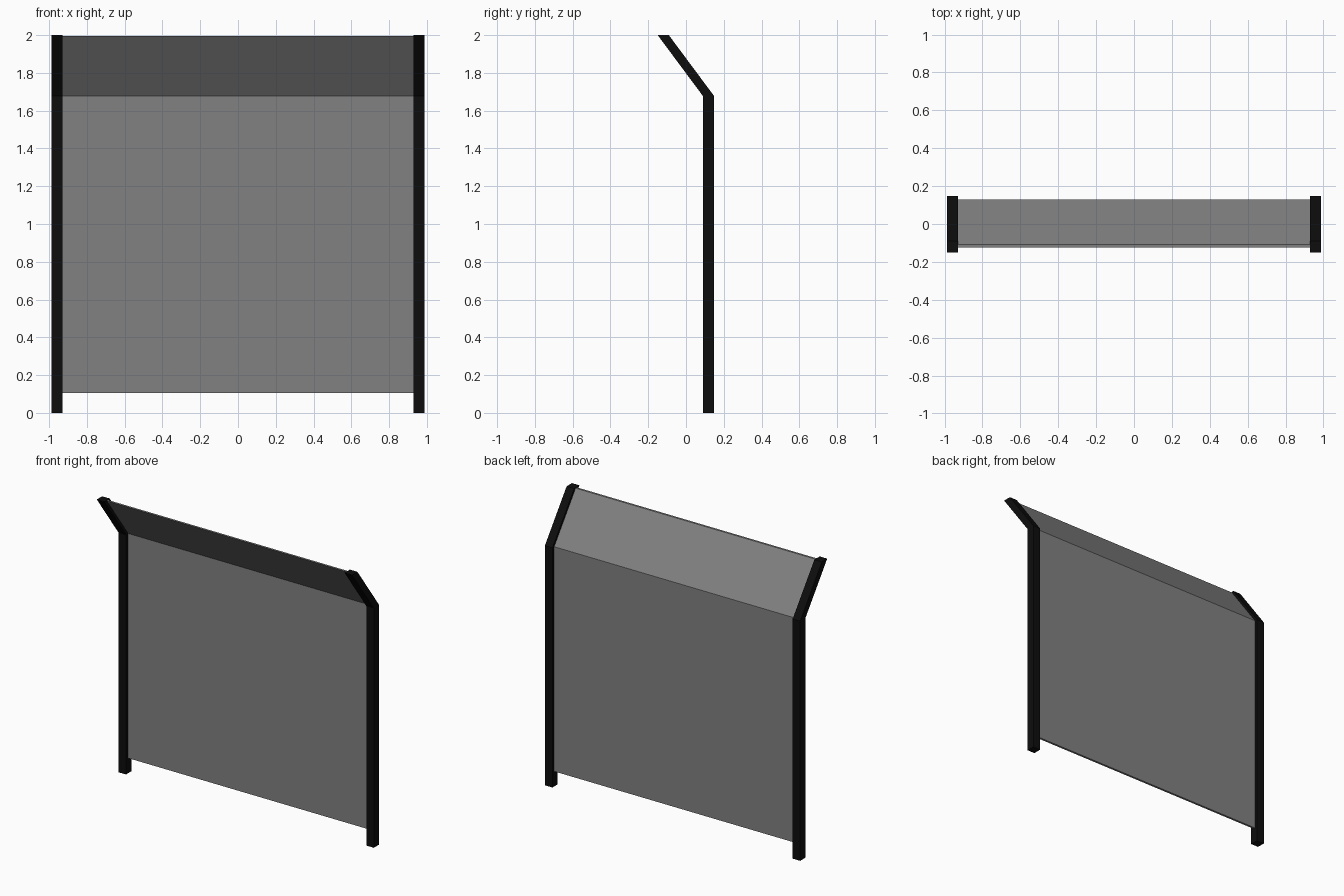
import bpy

if "Cube" in bpy.data.objects:
    bpy.data.objects.remove(bpy.data.objects["Cube"])

# Colours
def material(name, rgb):
    m = bpy.data.materials.new(name)
    m.diffuse_color = (*rgb, 1.0)
    m.use_nodes = True
    m.node_tree.nodes["Principled BSDF"].inputs["Base Color"].default_value = m.diffuse_color
    return m

black = material("black_metal", (0.004, 0.004, 0.004))
grey = material("grey_sheet", (0.22, 0.22, 0.22))

BEND_Z, TOP_Z, LEAN = 1.677, 2.0, 0.24

def bent_bar(name, x0, x1, y0, y1, z0, z1, mat):
    """Upright bar or sheet whose upper end leans forward."""
    shift = LEAN * (z1 - BEND_Z) / (TOP_Z - BEND_Z)
    profile = [(y0, z0), (y1, z0), (y1, BEND_Z),
               (y1 - shift, z1), (y0 - shift, z1), (y0, BEND_Z)]
    n = len(profile)
    verts = [(x, y, z) for x in (x0, x1) for y, z in profile]
    # side caps are split at the bend so they stay convex
    faces = [(5, 2, 1, 0), (4, 3, 2, 5), (6, 7, 8, 11), (11, 8, 9, 10)]
    faces += [(i, (i + 1) % n, (i + 1) % n + n, i + n) for i in range(n)]
    mesh = bpy.data.meshes.new(name)
    mesh.from_pydata(verts, [], faces)
    mesh.materials.append(mat)
    mesh.update()
    ob = bpy.data.objects.new(name, mesh)
    bpy.context.collection.objects.link(ob)
    return ob

# Side posts
bent_bar("left_post", -0.988, -0.93, 0.09, 0.149, 0.0, TOP_Z, black)
bent_bar("right_post", 0.93, 0.988, 0.09, 0.149, 0.0, TOP_Z, black)

# Thin folded sheet between the posts
bent_bar("fence_sheet", -0.932, 0.932, 0.114, 0.129, 0.105, 1.996, grey)
